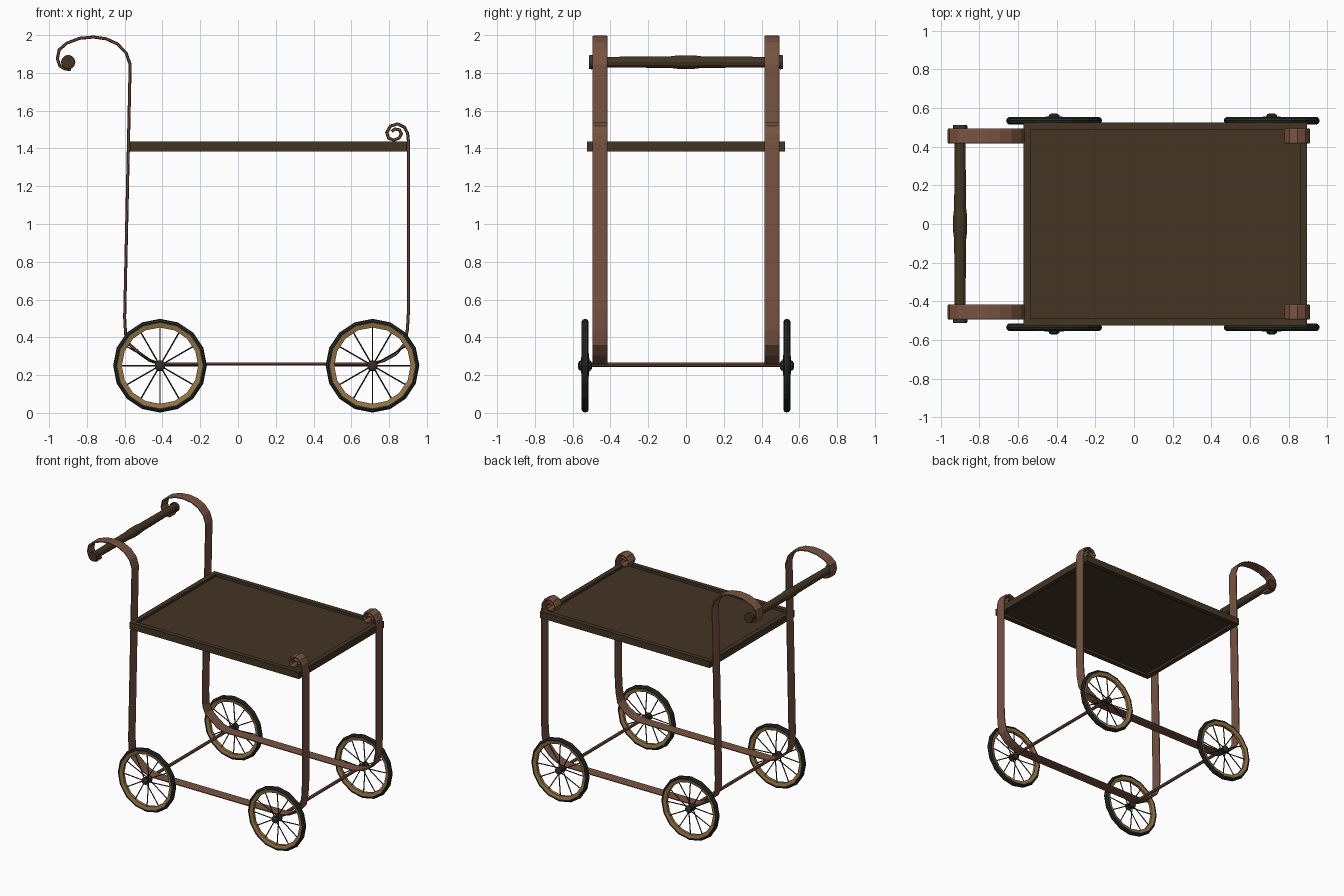
import bpy, bmesh, math
from mathutils import Vector, Matrix

if "Cube" in bpy.data.objects:
    bpy.data.objects.remove(bpy.data.objects["Cube"])


def material(name, rgb):
    m = bpy.data.materials.new(name)
    m.diffuse_color = (*rgb, 1)
    m.use_nodes = True
    m.node_tree.nodes["Principled BSDF"].inputs["Base Color"].default_value = m.diffuse_color
    return m


COPPER = material("copper brown", (0.185, 0.088, 0.053))
WOOD = material("dark wood", (0.056, 0.035, 0.017))
TYRE = material("tyre black", (0.020, 0.024, 0.019))
BRASS = material("brass rim", (0.30, 0.175, 0.06))
IRON = material("dark iron", (0.035, 0.028, 0.02))


def finish(name, bm, mat, smooth=None):
    bmesh.ops.recalc_face_normals(bm, faces=bm.faces)
    me = bpy.data.meshes.new(name)
    bm.to_mesh(me)
    bm.free()
    me.materials.append(mat)
    ob = bpy.data.objects.new(name, me)
    bpy.context.collection.objects.link(ob)
    return ob


def box(bm, lo, hi):
    lo, hi = Vector(lo), Vector(hi)
    mat = Matrix.Translation((lo + hi) / 2) @ Matrix.Diagonal((*(hi - lo), 1))
    bmesh.ops.create_cube(bm, size=1, matrix=mat)


def rod(bm, a, b, r, sides):
    a, b = Vector(a), Vector(b)
    rot = (b - a).to_track_quat('Z', 'Y').to_matrix().to_4x4()
    bmesh.ops.create_cone(bm, cap_ends=True, segments=sides, radius1=r, radius2=r,
                          depth=(b - a).length, matrix=Matrix.Translation((a + b) / 2) @ rot)


def lathe(bm, profile, centre, sides, closed):
    """Turn (radius, y) points about a y axis through centre."""
    cx, cy, cz = centre
    rings = []
    for i in range(sides):
        t = 2 * math.pi * i / sides
        rings.append([bm.verts.new((cx + r * math.cos(t), cy + y, cz + r * math.sin(t)))
                      for r, y in profile])
    n = len(profile)
    for i in range(sides):
        a, b = rings[i], rings[(i + 1) % sides]
        for j in range(n if closed else n - 1):
            k = (j + 1) % n
            bm.faces.new((a[j], a[k], b[k], b[j]))
    if not closed:
        for j in (0, n - 1):
            bm.faces.new([ring[j] for ring in rings])


# Strap side frame: (x, z) path from handle hook, down, along the base, up to the scroll
PATH = [(-.885, 1.818), (-.912, 1.82), (-.943, 1.836), (-.956, 1.876), (-.947, 1.922), (-.907, 1.957),
        (-.839, 1.983), (-.765, 1.99), (-.696, 1.98), (-.638, 1.953), (-.592, 1.905),
        (-.571, 1.844), (-.60, .505), (-.595, .415), (-.574, .362), (-.52, .315),
        (-.468, .278), (-.413, .26), (.712, .26), (.775, .278), (.833, .31),
        (.881, .362), (.897, .442), (.903, .55), (.903, 1.43), (.898, 1.48),
        (.88, 1.513), (.845, 1.53), (.808, 1.519), (.787, 1.485), (.797, 1.455),
        (.825, 1.444), (.853, 1.455), (.865, 1.478), (.855, 1.498), (.83, 1.503),
        (.813, 1.49)]
SECTION = [(-.04, -.004), (-.03, -.008), (.03, -.008), (.04, -.004),
           (.04, .004), (.03, .008), (-.03, .008), (-.04, .004)]


def strap(name, yc):
    bm = bmesh.new()
    pts = [Vector(p) for p in PATH]
    rings = []
    for i, p in enumerate(pts):
        d0 = (p - pts[i - 1]).normalized() if i else (pts[1] - p).normalized()
        d1 = (pts[i + 1] - p).normalized() if i < len(pts) - 1 else d0
        d = (d0 + d1).normalized()
        n = Vector((-d.y, d.x)) / max(d.dot(d0), .6)
        rings.append([bm.verts.new((p.x + n.x * t, yc + w, p.y + n.y * t)) for w, t in SECTION])
    m = len(SECTION)
    for a, b in zip(rings, rings[1:]):
        for j in range(m):
            bm.faces.new((a[j], a[(j + 1) % m], b[(j + 1) % m], b[j]))
    bm.faces.new(rings[0])
    bm.faces.new(rings[-1])
    finish(name, bm, COPPER)


strap("front_side_strap", -.455)
strap("back_side_strap", .455)

# Push handle: swelling grip with end knobs
bm = bmesh.new()
lathe(bm, [(.036, -.513), (.038, -.50), (.036, -.485), (.028, -.48), (.028, -.40), (.031, -.08),
           (.036, -.04), (.036, .04), (.031, .08), (.028, .40), (.028, .48), (.036, .485),
           (.038, .50), (.036, .513)], (-.899, 0, 1.857), 12, False)
finish("push_handle", bm, WOOD)

# Tray: rim of four bars around a recessed panel
X0, X1, Y, Z0, Z1, R = -.572, .894, .525, 1.384, 1.436, .036
bm = bmesh.new()
for s in (-1, 1):
    ya, yb = sorted((s * Y, s * (Y - R)))
    box(bm, (X0, ya, Z0), (X1, yb, Z1))
for xa, xb in ((X0, X0 + R), (X1 - R, X1)):
    box(bm, (xa, -Y + R, Z0), (xb, Y - R, Z1))
finish("tray_rim", bm, WOOD)
bm = bmesh.new()
box(bm, (X0 + R, -Y + R, 1.402), (X1 - R, Y - R, 1.416))
finish("tray_panel", bm, WOOD)

# Axles and wheels
WZ, WY, WR = .25, .534, .248
for end, x in (("left", -.413), ("right", .712)):
    bm = bmesh.new()
    rod(bm, (x, -WY, .256), (x, WY, .256), .012, 8)
    finish(end + "_axle", bm, COPPER)
    for side, s in (("front", -1), ("back", 1)):
        c = Vector((x, s * WY, WZ))
        tag = f"{side}_{end}_wheel"
        bm = bmesh.new()
        lathe(bm, [(.223, -.016), (.234, -.019), (.244, -.012), (WR, 0), (.244, .012),
                   (.234, .019), (.223, .016)], c, 16, True)
        finish(tag + "_tyre", bm, TYRE)
        bm = bmesh.new()
        lathe(bm, [(.202, -.011), (.226, -.017), (.226, .017), (.202, .011)], c, 16, True)
        finish(tag + "_rim", bm, BRASS)
        # Hub
        bm = bmesh.new()
        lathe(bm, [(.014, -.037), (.027, -.03), (.029, -.018), (.018, -.01), (.018, .01),
                   (.029, .018), (.027, .03), (.014, .037)], c, 10, False)
        finish(tag + "_hub", bm, IRON)
        # Twelve spokes, leaning alternately to each hub flange
        bm = bmesh.new()
        for i in range(12):
            t = math.pi * i / 6
            d = Vector((math.cos(t), 0, math.sin(t)))
            lean = Vector((0, .02 if i % 2 else -.02, 0))
            rod(bm, c + d * .02 + lean, c + d * .206, .004, 5)
        finish(tag + "_spokes", bm, IRON)
